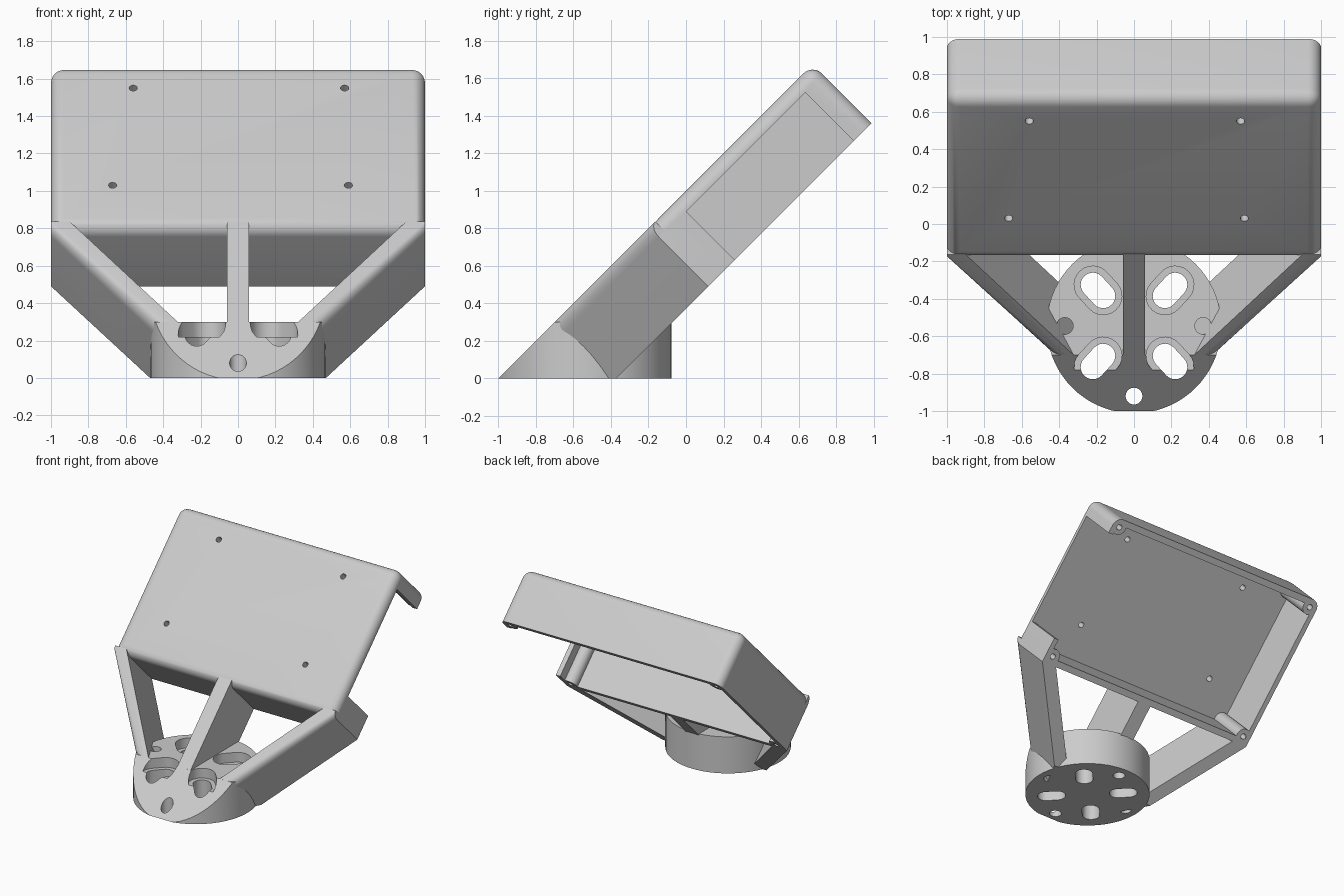
import bpy, bmesh, math
from mathutils import Matrix, Vector

old = bpy.data.objects.get("Cube")
if old:
    bpy.data.objects.remove(old, do_unlink=True)

GREY = (0.6, 0.6, 0.6, 1)
mat = bpy.data.materials.new("light_grey_plastic")
mat.use_nodes = True
mat.diffuse_color = GREY
mat.node_tree.nodes["Principled BSDF"].inputs["Base Color"].default_value = GREY

TILT = Matrix.Rotation(math.radians(45), 4, 'X')  # local y runs up the slope, z is its normal
TOP, RIM = 0.707, 0.262      # slope-normal heights of the tray face and its open rim
LOW, HIGH = 0.431, 1.662     # ends of the tray along the slope
ROUND = 0.07
CENTRE_Y, RADIUS, BASE_H = -0.545, 0.467, 0.3


def finish(bm, name, matrix=None):
    if matrix:
        bm.transform(matrix)
    bmesh.ops.recalc_face_normals(bm, faces=bm.faces)
    mesh = bpy.data.meshes.new(name)
    bm.to_mesh(mesh)
    bm.free()
    obj = bpy.data.objects.new(name, mesh)
    mesh.materials.append(mat)
    bpy.context.collection.objects.link(obj)
    return obj


def box_bm(lo, hi):
    bm = bmesh.new()
    bmesh.ops.create_cube(bm, size=1)
    lo, hi = Vector(lo), Vector(hi)
    for v in bm.verts:
        v.co = (lo + hi) / 2 + v.co * (hi - lo)
    return bm


def prism_bm(points, z0, z1):
    bm = bmesh.new()
    face = bm.faces.new([bm.verts.new((x, y, z0)) for x, y in points])
    ext = bmesh.ops.extrude_face_region(bm, geom=[face])["geom"]
    for v in ext:
        if isinstance(v, bmesh.types.BMVert):
            v.co.z = z1
    return bm


def circle(x, y, r, n=24):
    return [(x + r * math.cos(2 * math.pi * i / n), y + r * math.sin(2 * math.pi * i / n))
            for i in range(n)]


def stadium(a, b, r, n=12):
    ang = math.atan2(b[1] - a[1], b[0] - a[0])
    pts = []
    for c, start in ((b, ang - math.pi / 2), (a, ang + math.pi / 2)):
        pts += [(c[0] + r * math.cos(start + math.pi * i / n),
                 c[1] + r * math.sin(start + math.pi * i / n)) for i in range(n + 1)]
    return pts


def clip(bm, co, no):
    # remove everything beyond the plane and cap the opening
    geom = bm.verts[:] + bm.edges[:] + bm.faces[:]
    cut = bmesh.ops.bisect_plane(bm, geom=geom, dist=1e-5, plane_co=co, plane_no=no,
                                 clear_outer=True)["geom_cut"]
    edges = [e for e in cut if isinstance(e, bmesh.types.BMEdge)]
    bmesh.ops.holes_fill(bm, edges=edges, sides=0)


def bevel(bm, rule):
    edges = [e for e in bm.edges if rule(*(v.co for v in e.verts))]
    bmesh.ops.bevel(bm, geom=edges, offset=ROUND, segments=8, profile=0.5, affect='EDGES')


def boolean(obj, cutter, op='DIFFERENCE'):
    mod = obj.modifiers.new("cut", 'BOOLEAN')
    mod.operation, mod.object, mod.solver = op, cutter, 'EXACT'
    bpy.context.view_layer.objects.active = obj
    bpy.ops.object.modifier_apply(modifier=mod.name)


def cut_all(objs, bm, matrix=None):
    cutter = finish(bm, "cutter", matrix)
    for o in objs:
        boolean(o, cutter)
    bpy.data.objects.remove(cutter, do_unlink=True)


# Tilted tray with rounded outer edges
bm = box_bm((-1, LOW, RIM), (1, HIGH, TOP))
bevel(bm, lambda a, b: (a.z > 0.7 and b.z > 0.7) or (a.y > 1.6 and b.y > 1.6 and abs(a.x - b.x) < 0.1))
tray = finish(bm, "tray", TILT)
cut_all([tray], box_bm((-0.96, LOW + 0.05, 0.1), (0.96, HIGH - 0.05, 0.629)), TILT)
cut_all([tray], box_bm((0.9, 0.63, 0.1), (1.1, 1.527, 0.629)), TILT)
for x, u in ((-0.56, 1.485), (0.57, 1.485), (-0.67, 0.75), (0.59, 0.75)):
    cut_all([tray], prism_bm(circle(x, u, 0.022, 16), 0.55, 0.8), TILT)

# Corner screw posts inside the tray
for x in (-0.935, 0.935):
    for u in (LOW + 0.065, HIGH - 0.065):
        post = finish(prism_bm(circle(x, u, 0.06), RIM + 0.001, 0.65), "post", TILT)
        boolean(tray, post, 'UNION')
        bpy.data.objects.remove(post, do_unlink=True)
        cut_all([tray], prism_bm(circle(x, u, 0.022, 16), 0.1, 0.5), TILT)

# Round base sliced by the slope plane
bm = prism_bm(circle(0, CENTRE_Y, RADIUS, 72), 0, BASE_H)
clip(bm, (0, -1, 0), (0, -1, 1))
base = finish(bm, "base")
for x, y in ((0.37, CENTRE_Y), (-0.37, CENTRE_Y), (0, CENTRE_Y + 0.37)):
    cut_all([base], prism_bm(circle(x, y, 0.045), -0.1, 0.5))

# Central rib
bm = box_bm((-0.06, -0.75, RIM), (0.06, LOW + 0.045, TOP))
bm.transform(TILT)
clip(bm, (0, 0, 0), (0, 0, -1))
parts = [base, finish(bm, "centre_rib")]

# Slanted side legs
for side, name in ((1, "left_leg"), (-1, "right_leg")):
    outline = [(1, LOW), (1, LOW + 0.045), (0.9, LOW + 0.045), (0.0, -0.707), (0.13, -0.707)]
    bm = prism_bm(outline, RIM, TOP)

    def outer_top(a, b):
        on_line = all(abs((p.x - 1) * 1.308 - (p.y - LOW)) < 0.02 for p in (a, b))
        return a.z > 0.7 and b.z > 0.7 and on_line and abs(a.x - b.x) > 0.1
    bevel(bm, outer_top)
    bm.transform(TILT)
    clip(bm, (0, 0, 0), (0, 0, -1))
    parts.append(finish(bm, name, Matrix.Scale(side, 4, (1, 0, 0))))

# Counterbored slots and the front screw hole
for sx in (1, -1):
    for sy in (1, -1):
        a = (sx * 0.22, CENTRE_Y + sy * 0.22)
        b = (sx * 0.165, CENTRE_Y + sy * 0.16)
        cut_all(parts, prism_bm(stadium(a, b, 0.065), -0.1, 0.25))
        cut_all(parts, prism_bm(stadium(a, b, 0.1), 0.22, BASE_H + 0.01))
cut_all(parts, prism_bm(circle(0, -0.92, 0.045), -0.1, 0.2))

# Smooth the rounded surfaces, keep hard edges crisp
for o in [tray] + parts:
    bpy.ops.object.select_all(action='DESELECT')
    o.select_set(True)
    bpy.context.view_layer.objects.active = o
    bpy.ops.object.shade_smooth_by_angle(angle=math.radians(30))
